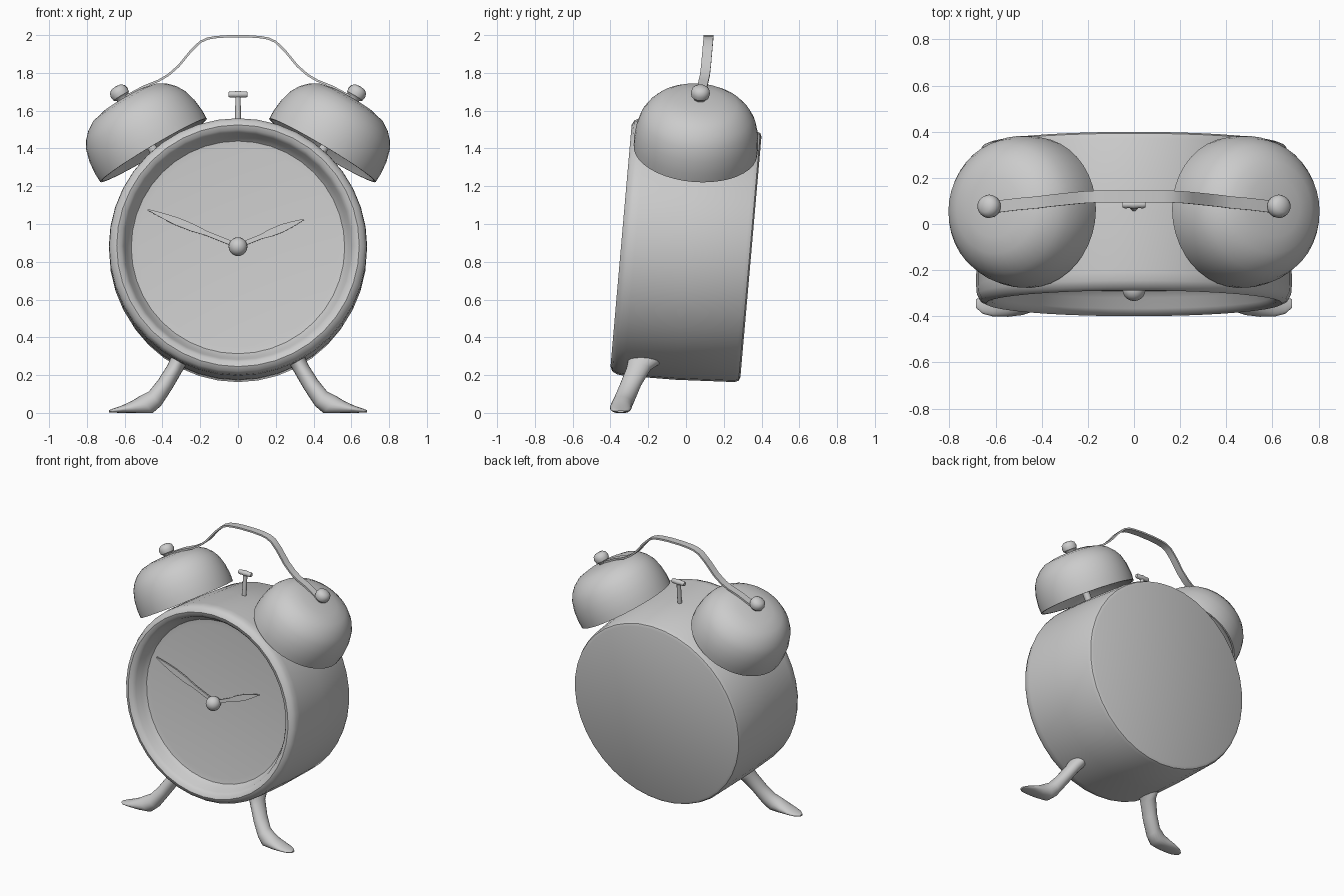
import bpy, bmesh, math
from mathutils import Matrix, Vector

if "Cube" in bpy.data.objects:
    bpy.data.objects.remove(bpy.data.objects["Cube"])

TILT = math.radians(-5)
# Frame of the leaning case: origin at the drum centre
CASE = Matrix.Translation((0, 0, 0.855)) @ Matrix.Rotation(TILT, 4, 'X')
TO_FRONT = Matrix.Rotation(math.radians(-90), 4, 'X')   # lathe axis z -> case +y


def finish(name, bm, matrix=None, angle=40):
    bmesh.ops.remove_doubles(bm, verts=bm.verts, dist=1e-5)
    if matrix is not None:
        bmesh.ops.transform(bm, matrix=matrix, verts=bm.verts)
    bmesh.ops.recalc_face_normals(bm, faces=bm.faces)
    me = bpy.data.meshes.new(name)
    bm.to_mesh(me)
    bm.free()
    ob = bpy.data.objects.new(name, me)
    bpy.context.collection.objects.link(ob)
    bpy.ops.object.select_all(action='DESELECT')
    ob.select_set(True)
    bpy.context.view_layer.objects.active = ob
    bpy.ops.object.shade_smooth_by_angle(angle=math.radians(angle))
    return ob


def bridge(bm, rings, closed=True):
    for a, b in zip(rings, rings[1:]):
        n = len(a)
        for i in range(n if closed else n - 1):
            j = (i + 1) % n
            bm.faces.new((a[i], a[j], b[j], b[i]))


def lathe(name, profile, matrix, n=32, angle=40):
    """Revolve (radius, height) points around local z."""
    bm = bmesh.new()
    rings = [[bm.verts.new((r * math.cos(k * math.tau / n), r * math.sin(k * math.tau / n), h))
              for k in range(n)] for r, h in profile]
    bridge(bm, rings)
    return finish(name, bm, matrix, angle)


# Drum case with rounded front rim and recessed dial
lathe("case", [(0, .345), (.64, .345), (.658, .337), (.667, .315), (.682, 0), (.684, -.27),
               (.681, -.305), (.667, -.333), (.642, -.345), (.618, -.336), (.602, -.315),
               (.588, -.27), (.565, -.243), (.53, -.238), (0, -.238)],
      CASE @ TO_FRONT, 40)

# Centre knob with its spindle
lathe("hand_knob", [(0, -.335)] +
      [(.05 * math.sin(a), -.285 - .05 * math.cos(a)) for a in [k * math.pi / 10 for k in range(1, 9)]] +
      [(.03, -.235)], CASE @ TO_FRONT, 20)


# Leaf-shaped hands
def hand(name, length, angle):
    bm = bmesh.new()
    prof = [(0, .012), (.35, .012), (.5, .02), (.68, .021), (.85, .013), (1, .003)]
    rings = [[bm.verts.new((t * length, y, s * w)) for y, s in
              ((-.276, -1), (-.276, 1), (-.264, 1), (-.264, -1))] for t, w in prof]
    bridge(bm, rings)
    bm.faces.new(rings[0])
    bm.faces.new(rings[-1])
    finish(name, bm, CASE @ Matrix.Translation((0, 0, .005)) @ Matrix.Rotation(-math.radians(angle), 4, 'Y'))


hand("hour_hand", .375, 22)
hand("minute_hand", .515, 158)

# Bells, posts and finials, mirrored left and right
BELL = [(.328, 0), (.33, .05), (.323, .12), (.305, .185), (.28, .228), (.245, .265),
        (.2, .294), (.13, .311), (.06, .317), (0, .318)]
INNER = [(max(r - .012, 0), h - .01 if h > .01 else 0) for r, h in reversed(BELL)]
for side, s in (("right", 1), ("left", -1)):
    m = (CASE @ Matrix.Translation((s * .447, .003, .537)) @
         Matrix.Rotation(s * math.radians(30.7), 4, 'Y'))
    lathe(side + "_bell", INNER + BELL + [INNER[-1]], m, 40)
    lathe(side + "_bell_post", [(0, -.1), (.024, -.1), (.024, .312), (0, .312)], m, 16)
    lathe(side + "_bell_finial", [(0, .31), (.03, .31), (.034, .325), (.047, .335), (.051, .355),
                                  (.045, .378), (.028, .391), (0, .395)], m, 20)

# Carrying handle: a thin strip arched between the bells
half = [(.62, 1.662), (.50, 1.727), (.42, 1.759), (.37, 1.788), (.315, 1.836), (.25, 1.915),
        (.20, 1.964), (.16, 1.982), (.12, 1.989), (.05, 1.994)]
path = half + [(-x, z) for x, z in reversed(half)]
bm = bmesh.new()
rings = []
for i, (x, z) in enumerate(path):
    p, q = path[max(i - 1, 0)], path[min(i + 1, len(path) - 1)]
    nrm = Vector((-(q[1] - p[1]), q[0] - p[0])).normalized() * .006
    yc = (z - .855) * .0875 + .02 * min(1, (z - 1.65) / .15)
    rings.append([bm.verts.new((x + a * nrm.x, yc + b, z + a * nrm.y))
                  for a, b in ((1, -.026), (1, .026), (-1, .026), (-1, -.026))])
bridge(bm, rings)
bm.faces.new(rings[0])
bm.faces.new(rings[-1])
finish("handle", bm)

# Hammer: stem and double-ended head
H = CASE @ Matrix.Translation((0, .012, 0))
lathe("hammer_stem", [(0, .64), (.016, .64), (.014, .83), (0, .83)], H, 12)
lathe("hammer_head", [(0, -.05), (.013, -.05), (.017, -.04), (.016, -.02), (.02, 0),
                      (.016, .02), (.017, .04), (.013, .05), (0, .05)],
      H @ Matrix.Translation((0, 0, .835)) @ Matrix.Rotation(math.pi / 2, 4, 'Y'), 16)

# Feet: lofted ellipses (x, z, y, half thickness, half width, angle)
LEG = [(.295, .315, -.21, .05, .105, 35), (.315, .275, -.215, .046, .092, 33),
       (.335, .235, -.25, .042, .066, 30), (.385, .152, -.292, .044, .057, 28),
       (.44, .075, -.325, .05, .055, 50), (.487, .042, -.34, .058, .055, 52),
       (.545, .03, -.345, .038, .057, 70), (.61, .02, -.346, .02, .055, 85),
       (.655, .013, -.346, .012, .043, 90), (.684, .008, -.346, .006, .018, 90)]
for side, s in (("right", 1), ("left", -1)):
    bm = bmesh.new()
    rings = []
    for x, z, y, hu, hy, a in LEG:
        a = math.radians(a)
        ring = []
        for k in range(20):
            t = k * math.tau / 20
            u = hu * math.cos(t)
            ring.append(bm.verts.new((s * (x + u * math.cos(a)), y + hy * math.sin(t),
                                      max(0, z + u * math.sin(a)))))
        rings.append(ring)
    bridge(bm, rings)
    bm.faces.new(rings[0])
    bm.faces.new(rings[-1])
    finish(side + "_foot", bm, angle=50)
